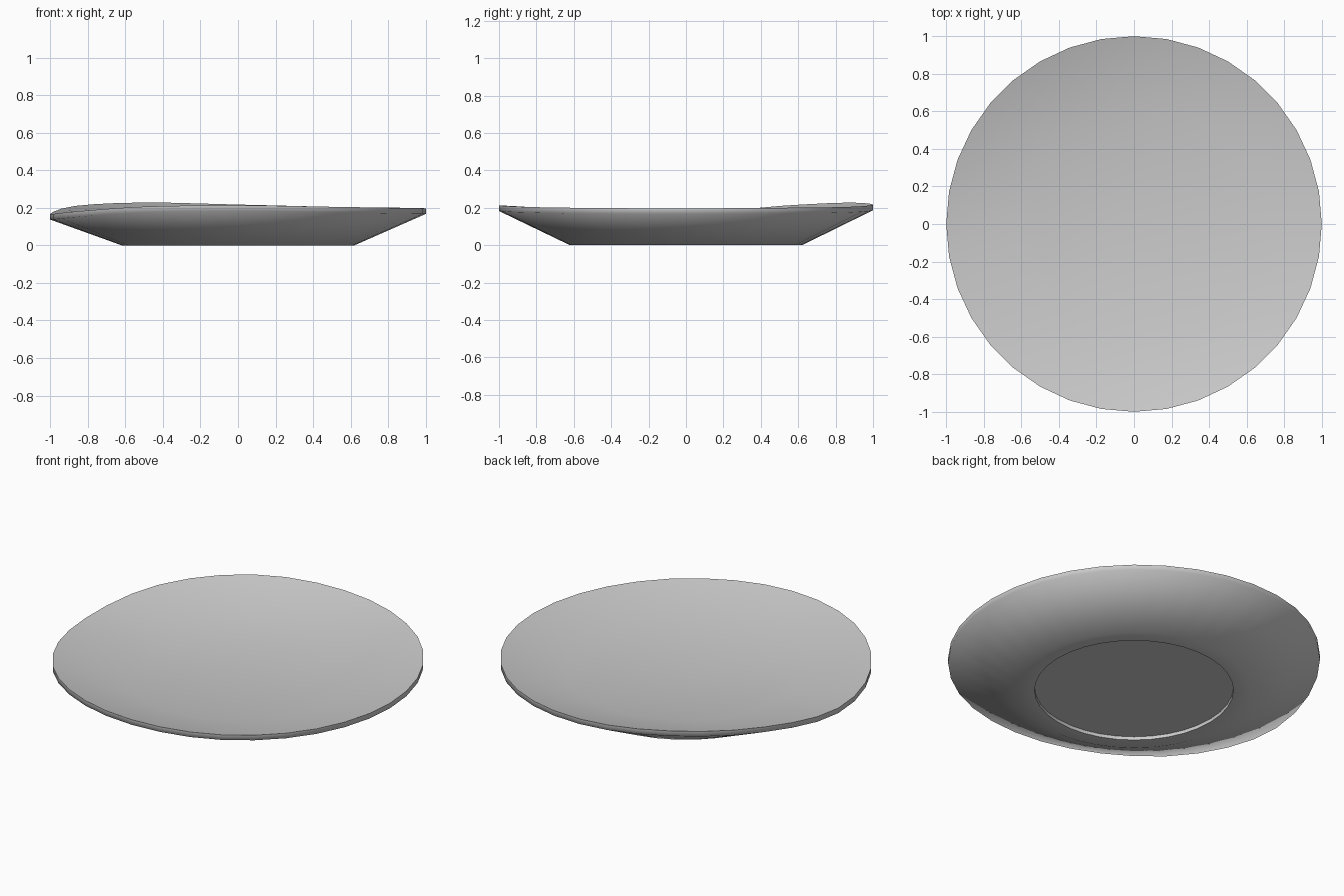
import bpy, bmesh, math

if "Cube" in bpy.data.objects:
    bpy.data.objects.remove(bpy.data.objects["Cube"])

SIDES = 36
# rim height every 30 degrees, counter-clockwise from +x (warped, hand-made look)
WAVE = [.197, .200, .205, .217, .228, .210, .167, .180, .206, .213, .205, .199]


def rim_height(angle):
    """Smooth periodic interpolation of the rim heights."""
    t = angle / (2 * math.pi) * len(WAVE)
    i = int(t)
    f = t - i
    a, b, c, d = (WAVE[(i + k) % len(WAVE)] for k in (-1, 0, 1, 2))
    return b + 0.5 * f * (c - a + f * (2*a - 5*b + 4*c - d + f * (3*(b - c) + d - a)))


# profile from underside centre to top centre: radius, height, follows the wavy rim
PROFILE = [
    (0.535, 0.02, False),   # recessed underside
    (0.535, 0.00, False),   # foot ring, inner edge
    (0.62, 0.00, False),    # foot ring, outer edge
    (1.00, -0.03, True),    # lower edge of lip
    (1.00, 0.00, True),     # upper edge of lip
    (0.635, 0.12, False),   # edge of the well
]

bm = bmesh.new()
rings = []
for r, z, wavy in PROFILE:
    ring = []
    for i in range(SIDES):
        a = 2 * math.pi * i / SIDES
        h = z + (rim_height(a) if wavy else 0)
        ring.append(bm.verts.new((r * math.cos(a), r * math.sin(a), h)))
    rings.append(ring)

for lo, hi in zip(rings, rings[1:]):
    for i in range(SIDES):
        j = (i + 1) % SIDES
        bm.faces.new((lo[i], lo[j], hi[j], hi[i]))
bm.faces.new(rings[0][::-1])   # underside
bm.faces.new(rings[-1])        # well floor
bmesh.ops.recalc_face_normals(bm, faces=bm.faces)

mesh = bpy.data.meshes.new("plate")
bm.to_mesh(mesh)
bm.free()
plate = bpy.data.objects.new("plate", mesh)
bpy.context.collection.objects.link(plate)

# soft outer lip, crisp upper rim and foot recess
bpy.context.view_layer.objects.active = plate
plate.select_set(True)
bpy.ops.object.shade_smooth_by_angle(angle=math.radians(70))
